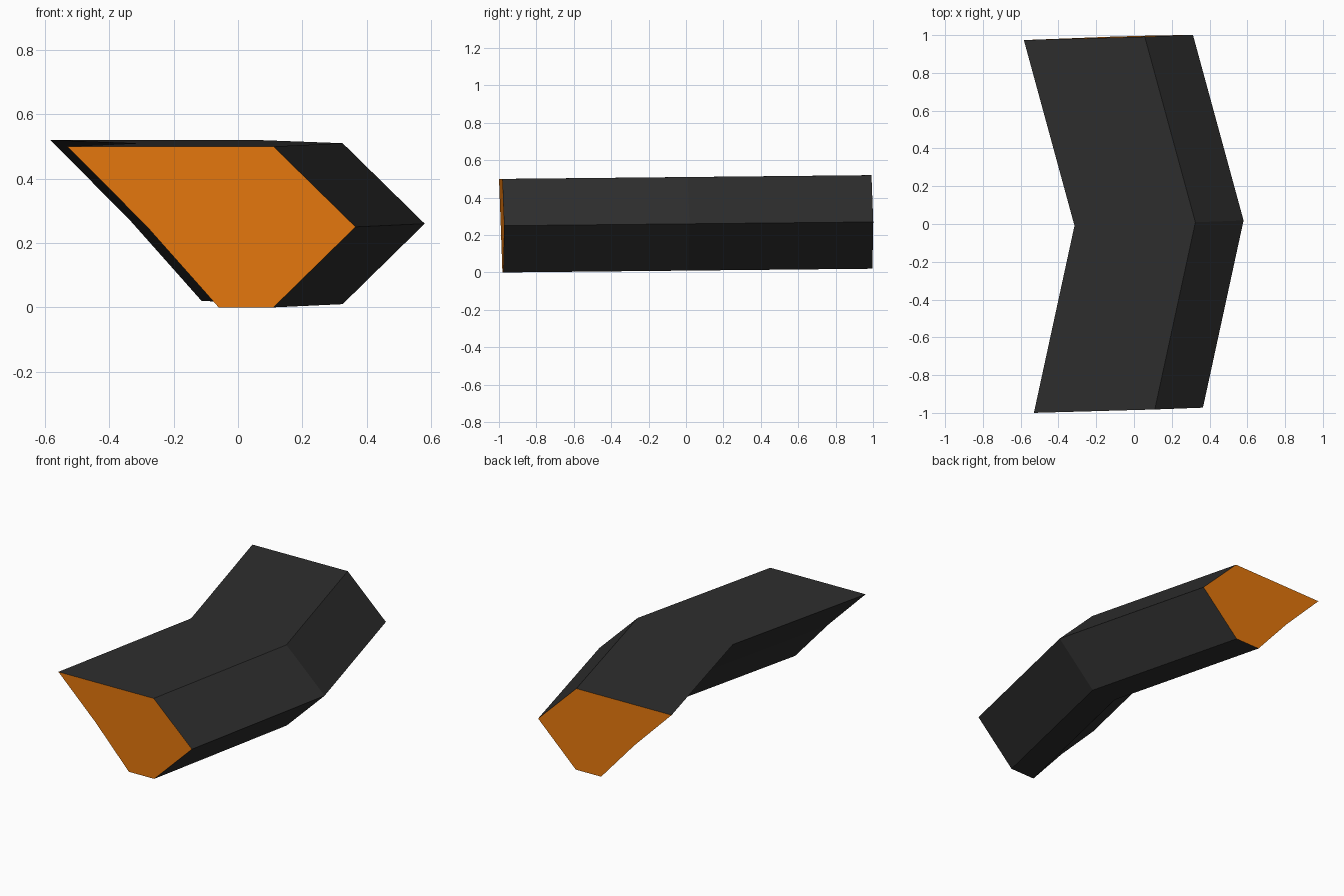
import bpy, bmesh

if "Cube" in bpy.data.objects:
    bpy.data.objects.remove(bpy.data.objects["Cube"])


def material(name, rgb):
    m = bpy.data.materials.new(name)
    m.diffuse_color = (*rgb, 1)
    m.use_nodes = True
    m.node_tree.nodes["Principled BSDF"].inputs["Base Color"].default_value = m.diffuse_color
    return m


# Cross-section (x, z), relative to the top right ridge
profile = [(-0.64, 0.5), (0, 0.5), (0.255, 0.25), (0, 0), (-0.17, 0), (-0.392, 0.25)]
# Stations along the bent bar: x shift, y position, z lift
stations = [(0.11, -0.98, 0.0), (0.325, 0.005, 0.01), (0.057, 0.995, 0.02)]

bm = bmesh.new()
# Rings are slightly yawed and pitched
rings = []
for sx, sy, sz in stations:
    rings.append([bm.verts.new((x + sx, sy + 0.028 * (x + sx) - 0.01 * z, z + sz))
                  for x, z in profile])

# Dark side walls
n = len(profile)
for a, b in zip(rings, rings[1:]):
    for i in range(n):
        j = (i + 1) % n
        bm.faces.new((a[i], a[j], b[j], b[i]))

# Orange end caps
for ring in (rings[0], rings[-1]):
    bm.faces.new(ring).material_index = 1
bmesh.ops.recalc_face_normals(bm, faces=bm.faces)

mesh = bpy.data.meshes.new("chevron_bar")
bm.to_mesh(mesh)
bm.free()
mesh.materials.append(material("charcoal", (0.027, 0.027, 0.027)))
mesh.materials.append(material("orange", (0.8, 0.19, 0.004)))
bpy.context.collection.objects.link(bpy.data.objects.new("chevron_bar", mesh))
